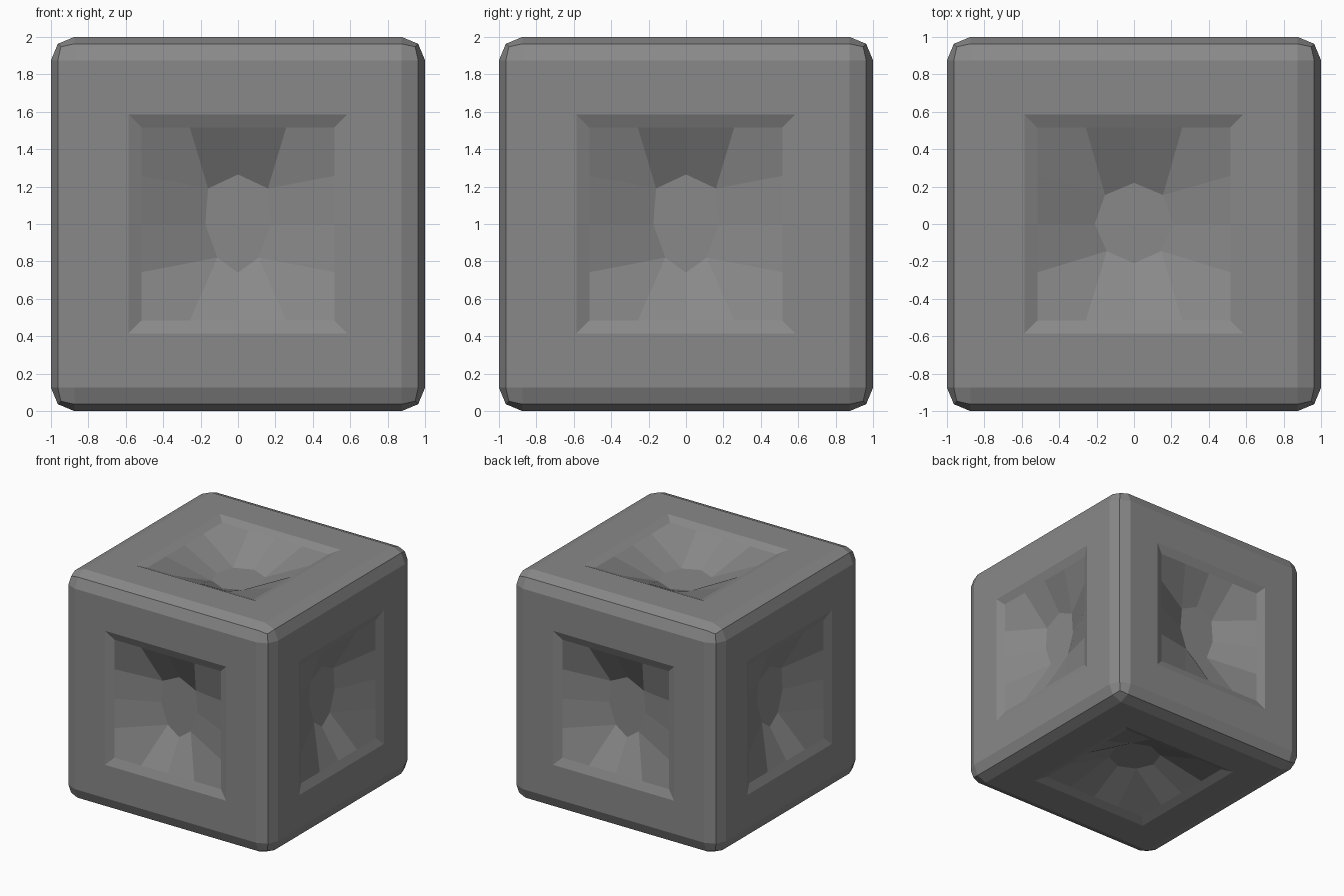
import bpy, bmesh
from mathutils import Vector, Matrix

cube = bpy.data.objects.get("Cube")
if cube:
    bpy.data.objects.remove(cube, do_unlink=True)

mat = bpy.data.materials.new("stone_grey")
mat.use_nodes = True
GREY = (0.25, 0.25, 0.25, 1)
mat.diffuse_color = GREY
mat.node_tree.nodes["Principled BSDF"].inputs["Base Color"].default_value = GREY

BEVEL = 0.125
FLAT = 1 - BEVEL           # half width of a flat side
OPEN, FLOOR = 0.585, 0.515  # half widths of the recess rim and its floor
RIM_DEPTH, HUB_DEPTH = 0.03, 0.19

# Rounded block with its six flat sides left open
bm = bmesh.new()
bmesh.ops.create_cube(bm, size=2)
bmesh.ops.bevel(bm, geom=bm.edges[:], offset=BEVEL, segments=2, profile=0.5,
                affect='EDGES')
sides = [f for f in bm.faces if f.calc_area() > 1]
bmesh.ops.delete(bm, geom=sides, context='FACES_ONLY')

# Hub outlines, clockwise from the top point
TALL_HUB = [(0, .265), (.16, .19), (.175, 0), (.11, -.18), (0, -.26)]
ROUND_HUB = [(0, .22), (.155, .155), (.21, 0), (.145, -.145), (0, -.21)]


def square(half):
    return [(-half, half), (half, half), (half, -half), (-half, -half)]


def add_side(normal, up, hub):
    """Flat frame, sloped rim, fan of wedges and a sunken hub."""
    n, v = Vector(normal), Vector(up)
    u = v.cross(n)

    def ring(points, depth):
        return [bm.verts.new(u * a + v * b + n * (1 - depth)) for a, b in points]

    outer, rim = ring(square(FLAT), 0), ring(square(OPEN), 0)
    # Floor outline: corner, quarter, middle and quarter point on each edge
    corners = square(FLOOR)
    outline = []
    for i, (a, b) in enumerate(corners):
        c, d = corners[(i + 1) % 4]
        outline += [(a + (c - a) * t, b + (d - b) * t) for t in (0, .25, .5, .75)]
    floor = ring(outline, RIM_DEPTH)
    centre = ring(hub + [(-a, b) for a, b in hub[3:0:-1]], HUB_DEPTH)

    for i in range(4):
        j = (i + 1) % 4
        bm.faces.new((outer[i], outer[j], rim[j], rim[i]))
        edge = [floor[(4 * i + k) % 16] for k in range(5)]
        bm.faces.new([rim[i], rim[j]] + edge[::-1])
        left, mid, right = (centre[(2 * i + k) % 8] for k in (-1, 0, 1))
        bm.faces.new((edge[0], edge[1], left, floor[4 * i - 1]))
        bm.faces.new((edge[1], edge[2], mid, left))
        bm.faces.new((edge[2], edge[3], right, mid))
    bm.faces.new(centre)


for turn in range(4):
    add_side(Matrix.Rotation(turn * 1.5707963, 3, 'Z') @ Vector((0, -1, 0)),
             (0, 0, 1), TALL_HUB)
add_side((0, 0, 1), (0, 1, 0), ROUND_HUB)
add_side((0, 0, -1), (0, 1, 0), ROUND_HUB)

bmesh.ops.remove_doubles(bm, verts=bm.verts[:], dist=0.001)
bmesh.ops.recalc_face_normals(bm, faces=bm.faces[:])
bmesh.ops.translate(bm, verts=bm.verts[:], vec=(0, 0, 1))

mesh = bpy.data.meshes.new("recessed_block")
bm.to_mesh(mesh)
bm.free()
mesh.materials.append(mat)
block = bpy.data.objects.new("recessed_block", mesh)
bpy.context.collection.objects.link(block)
